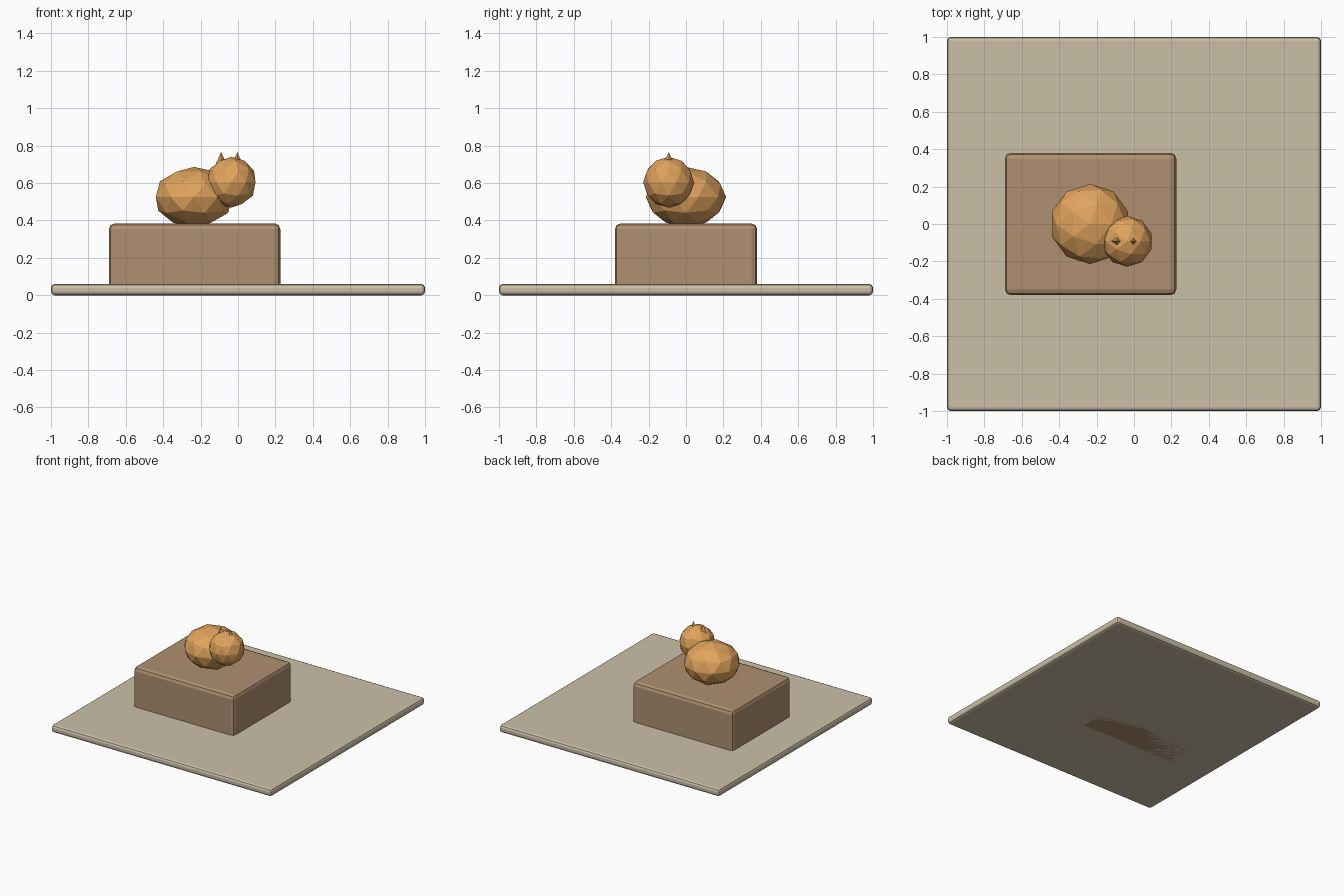
import bpy

if "Cube" in bpy.data.objects:
    bpy.data.objects.remove(bpy.data.objects["Cube"])


def material(name, color):
    m = bpy.data.materials.new(name)
    m.diffuse_color = (*color, 1)
    m.use_nodes = True
    m.node_tree.nodes["Principled BSDF"].inputs["Base Color"].default_value = m.diffuse_color
    return m


SAND = material("sand", (0.60, 0.53, 0.39))
CARDBOARD = material("cardboard", (0.43, 0.28, 0.165))
FUR = material("fur", (0.75, 0.37, 0.11))


def finish(name, mat):
    ob = bpy.context.object
    ob.name = name
    ob.data.materials.append(mat)
    return ob


def box(name, lo, hi, bevel, mat):
    mid = [(a + b) / 2 for a, b in zip(lo, hi)]
    bpy.ops.mesh.primitive_cube_add(size=1, location=mid)
    ob = finish(name, mat)
    ob.scale = [b - a for a, b in zip(lo, hi)]
    bpy.ops.object.transform_apply(location=False, rotation=False, scale=True)
    mod = ob.modifiers.new("rounded_edges", 'BEVEL')
    mod.width = bevel
    mod.segments = 2


def ball(name, loc, radius, squash):
    bpy.ops.mesh.primitive_ico_sphere_add(subdivisions=2, radius=radius, location=loc)
    finish(name, FUR).scale.z = squash


# Floor slab and the box standing on it
box("floor_slab", (-1, -1, 0), (1, 1, 0.06), 0.02, SAND)
box("resting_box", (-0.69, -0.38, 0), (0.226, 0.38, 0.384), 0.03, CARDBOARD)

# Curled-up cat: faceted body and head
ball("cat_body", (-0.235, 0, 0.525), 0.2145, 0.75)
ball("cat_head", (-0.036, -0.093, 0.604), 0.136, 1)

# Pointed four-sided ears
for side, x in (("left", -0.09), ("right", -0.004)):
    bpy.ops.mesh.primitive_cone_add(vertices=4, radius1=0.035, depth=0.075,
                                    location=(x, -0.092, 0.7275))
    finish("cat_ear_" + side, FUR)
